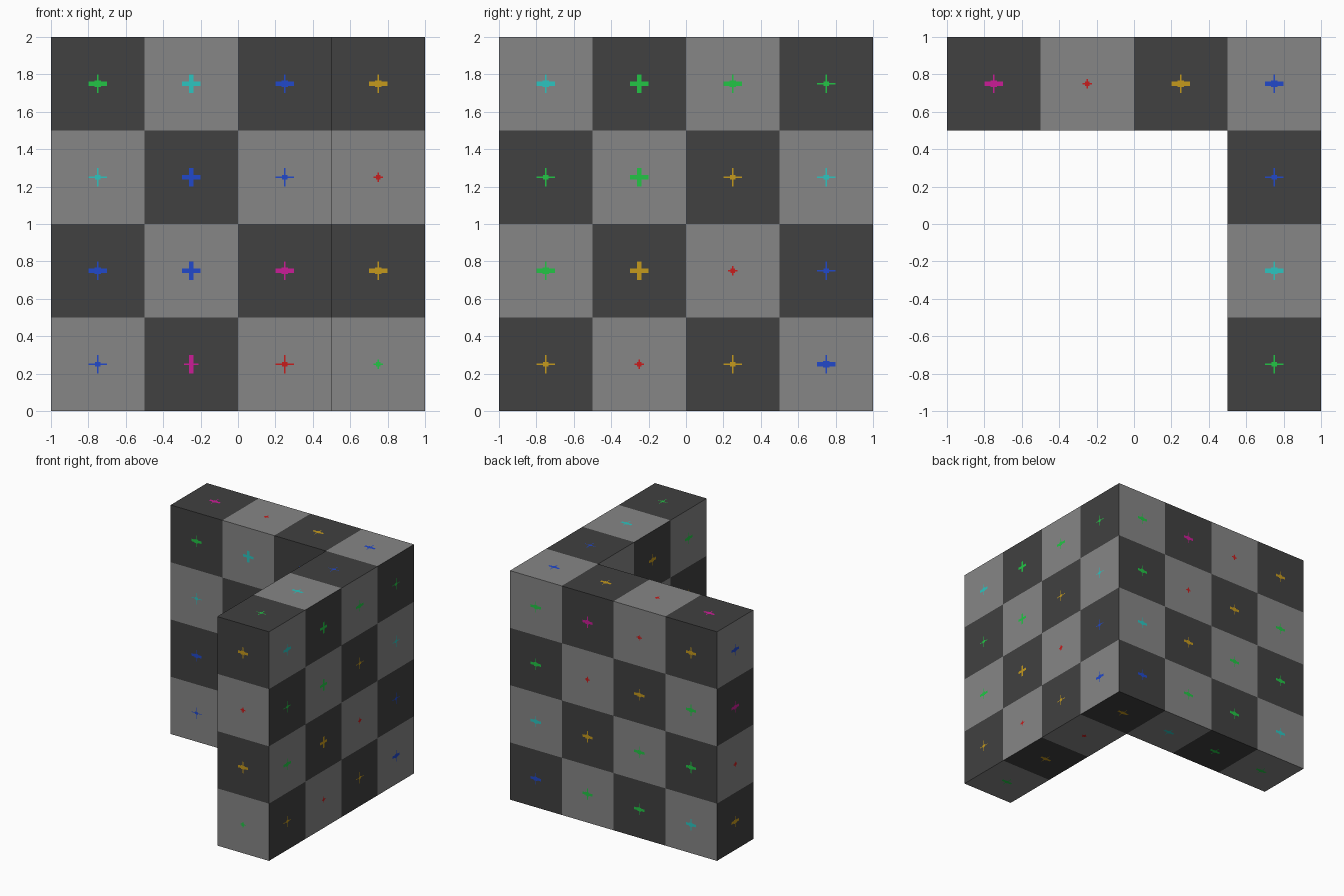
import bpy, bmesh
from mathutils import Vector

if "Cube" in bpy.data.objects:
    bpy.data.objects.remove(bpy.data.objects["Cube"])

S = 0.5  # tile size


def material(name, rgb):
    m = bpy.data.materials.new(name)
    m.diffuse_color = (*rgb, 1)
    m.use_nodes = True
    m.node_tree.nodes["Principled BSDF"].inputs["Base Color"].default_value = m.diffuse_color
    return m


MATS = {
    "dark": material("dark grey", (0.052, 0.052, 0.052)),
    "light": material("light grey", (0.238, 0.238, 0.238)),
    "g": material("green", (0.016, 0.56, 0.06)),
    "c": material("cyan", (0.025, 0.56, 0.53)),
    "b": material("blue", (0.015, 0.065, 0.6)),
    "y": material("ochre", (0.56, 0.32, 0.012)),
    "m": material("magenta", (0.6, 0.012, 0.31)),
    "r": material("red", (0.58, 0.012, 0.012)),
}
KEYS = list(MATS)

# L-shaped plan, four tiles high
CELLS = {(i, j, k) for i in range(4) for j in range(4) for k in range(4)
         if i == 3 or j == 3}

# Marks per side, top row first: colour letter + style digit
# 0 thin cross, 1 wide bar, 2 both bars thick, 3 tall bar, 4 small dot
MARKS = {
    (1, -1): ["g1 c2 b1 y1", "c0 b2 b0 r4", "b1 b2 m1 y1", "b0 m3 r0 g4"],
    (0, 1): ["c1 g2 g1 g0", "g0 g2 y0 c0", "g1 y2 r4 b0", "y0 r4 y0 b1"],
    (1, 1): ["y1 r4 m1 g1", "g1 y1 r4 g1", "g1 g1 y1 c1", "c1 g1 g1 b1"],
    (0, -1): ["g1 y1 b0 b1", "y1 g1 c0 m1", "g0 r4 y1 r4", "c0 y1 g1 y1"],
    (2, 1): ["m1 r4 y1 b1", "-- -- -- b0", "-- -- -- c1", "-- -- -- g0"],
    (2, -1): ["g1 g1 c1 y1", "-- -- -- r4", "-- -- -- y1", "-- -- -- g1"],
}
# bar width, bar height pairs making up each mark style
STYLES = {
    "0": [(0.1, 0.006), (0.006, 0.1), (0.03, 0.022)],
    "1": [(0.1, 0.022), (0.006, 0.1), (0.034, 0.034)],
    "2": [(0.1, 0.022), (0.022, 0.1)],
    "3": [(0.08, 0.008), (0.022, 0.1)],
    "4": [(0.05, 0.008), (0.008, 0.05), (0.025, 0.025)],
}


def rect(bm, c, u, v, w, h, mat):
    f = bm.faces.new([bm.verts.new(c + u * w * a / 2 + v * h * b / 2)
                      for a, b in ((-1, -1), (1, -1), (1, 1), (-1, 1))])
    f.material_index = KEYS.index(mat)


def finish(bm, name):
    me = bpy.data.meshes.new(name)
    bm.to_mesh(me)
    bm.free()
    for m in MATS.values():
        me.materials.append(m)
    bpy.context.collection.objects.link(bpy.data.objects.new(name, me))


wall, marks = bmesh.new(), bmesh.new()
for cell in sorted(CELLS):
    centre = Vector(((cell[0] + .5) * S - 1, (cell[1] + .5) * S - 1, (cell[2] + .5) * S))
    for (axis, sign), rows in MARKS.items():
        n = Vector((0, 0, 0))
        n[axis] = sign
        if tuple(int(c + d) for c, d in zip(cell, n)) in CELLS:
            continue
        # u, v span the face; swap direction so u x v = outward normal
        ua, va = [a for a in range(3) if a != axis]
        u, v = Vector((0, 0, 0)), Vector((0, 0, 0))
        u[ua], v[va] = 1, 1
        if u.cross(v).dot(n) < 0:
            u = -u
        # checker tile: side-facing tiles use the opposite parity
        dark = (sum(cell) + (axis == 0)) % 2 == 0
        p = centre + n * S / 2
        rect(wall, p, u, v, S, S, "dark" if dark else "light")
        # small coloured mark just proud of the tile
        colour, style = rows[3 - cell[va]].split()[cell[ua]]
        for q, (w, h) in enumerate(STYLES[style]):
            rect(marks, p + n * (0.002 + 0.0004 * q), u, v, w, h, colour)

bmesh.ops.remove_doubles(wall, verts=wall.verts, dist=0.001)
finish(wall, "checker_wall")
finish(marks, "tile_marks")
